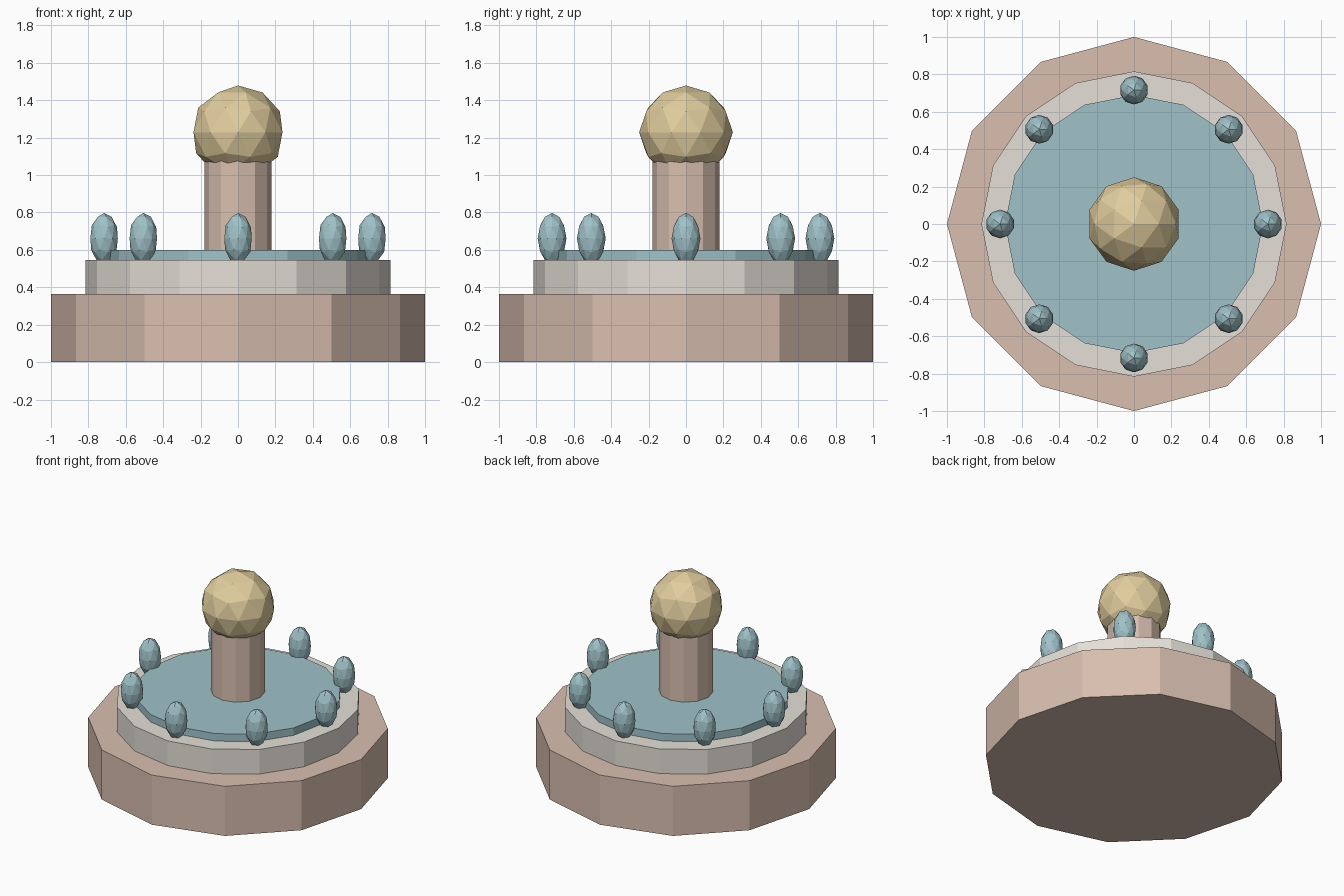
import bpy
from math import cos, sin, tau

if "Cube" in bpy.data.objects:
    bpy.data.objects.remove(bpy.data.objects["Cube"])


def material(name, color):
    mat = bpy.data.materials.new(name)
    mat.diffuse_color = (*color, 1)
    mat.use_nodes = True
    mat.node_tree.nodes["Principled BSDF"].inputs["Base Color"].default_value = mat.diffuse_color
    return mat


SAND = material("sandstone", (0.69, 0.52, 0.43))
PALE = material("pale_stone", (0.78, 0.74, 0.68))
WATER = material("water_blue", (0.35, 0.54, 0.58))
GOLD = material("gold", (0.75, 0.61, 0.34))


def drum(name, sides, radius, z0, z1, mat):
    bpy.ops.mesh.primitive_cylinder_add(vertices=sides, radius=radius, depth=z1 - z0,
                                        location=(0, 0, (z0 + z1) / 2))
    obj = bpy.context.object
    obj.name = name
    obj.data.materials.append(mat)


def ball(name, radius, location, mat, stretch=1):
    bpy.ops.mesh.primitive_ico_sphere_add(subdivisions=2, radius=radius, location=location)
    obj = bpy.context.object
    obj.name = name
    obj.scale.z = stretch
    obj.data.materials.append(mat)


# Stepped basin with the water disc on top
drum("base", 12, 1.0, 0, 0.364, SAND)
drum("basin", 16, 0.816, 0.364, 0.545, PALE)
drum("water", 16, 0.69, 0.545, 0.6, WATER)

# Central column and ball finial
drum("column", 12, 0.18, 0.6, 1.1, SAND)
ball("finial", 0.25, (0, 0, 1.229), GOLD)

# Ring of water jets sunk into the rim
for i in range(8):
    a = i * tau / 8
    ball(f"jet_{i + 1}", 0.077, (0.716 * cos(a), 0.716 * sin(a), 0.661), WATER, 1.77)
